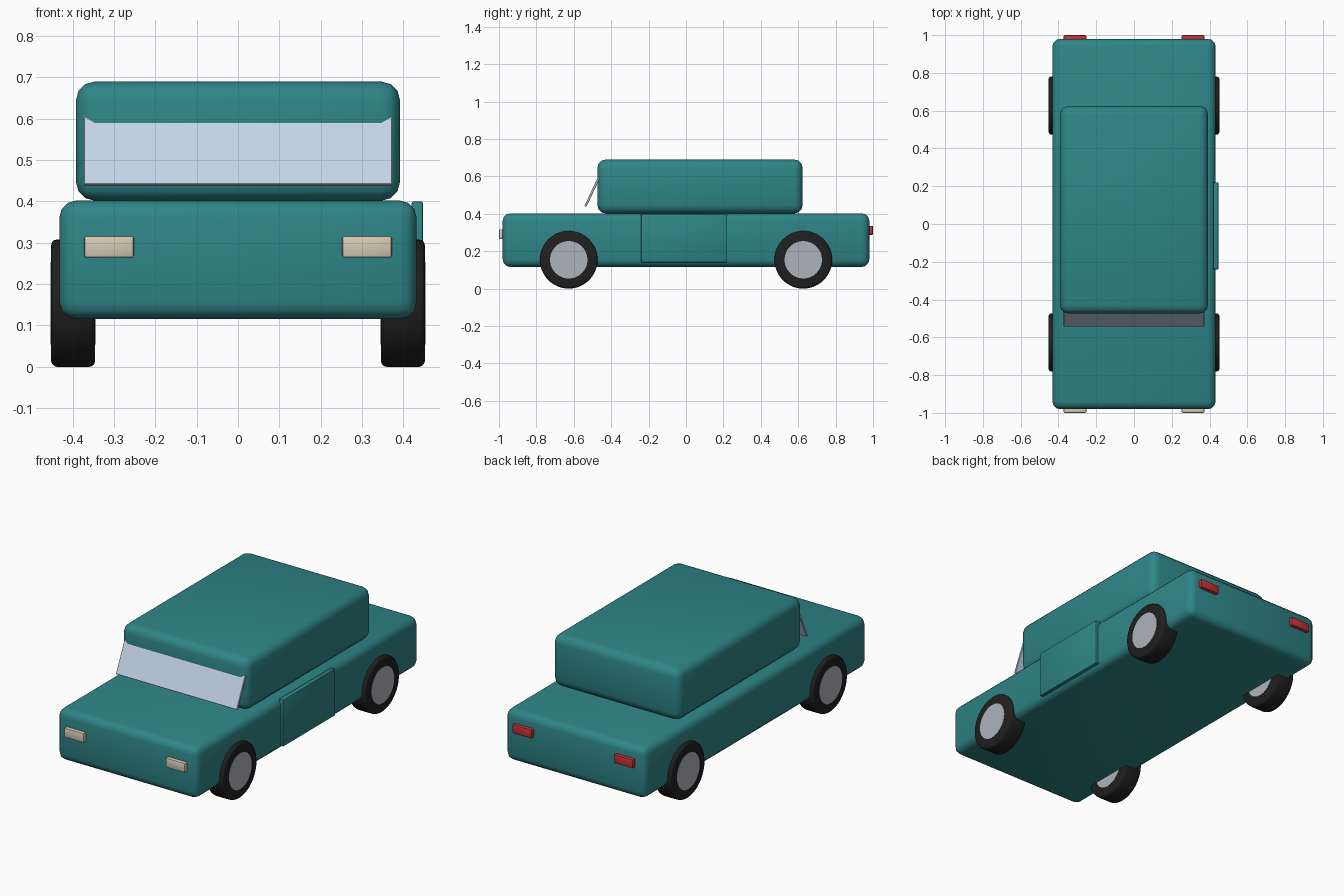
import bpy
import math

old = bpy.data.objects.get("Cube")
if old:
    bpy.data.objects.remove(old, do_unlink=True)


def make_material(name, rgb, roughness=0.5):
    mat = bpy.data.materials.new(name)
    mat.use_nodes = True
    mat.diffuse_color = (*rgb, 1)
    shader = next(n for n in mat.node_tree.nodes if n.type == 'BSDF_PRINCIPLED')
    shader.inputs["Base Color"].default_value = (*rgb, 1)
    shader.inputs["Roughness"].default_value = roughness
    return mat


TEAL = make_material("teal paint", (0.028, 0.235, 0.245))
GLASS = make_material("pale blue glass", (0.55, 0.66, 0.80))
RUBBER = make_material("black rubber", (0.014, 0.014, 0.014))
METAL = make_material("grey metal", (0.42, 0.45, 0.50))
CREAM = make_material("cream lamp", (0.68, 0.60, 0.46))
RED = make_material("red lamp", (0.55, 0.03, 0.035))


def finish(name, mat, bevel, segments):
    """Name the active object, colour it, round its edges and smooth it."""
    obj = bpy.context.object
    obj.name = name
    obj.data.name = name
    obj.data.materials.append(mat)
    bpy.ops.object.transform_apply(location=False, rotation=True, scale=True)
    if bevel:
        mod = obj.modifiers.new("Rounded edges", 'BEVEL')
        mod.width = bevel
        mod.segments = segments
        mod.limit_method = 'ANGLE'
        bpy.ops.object.modifier_apply(modifier=mod.name)
    bpy.ops.object.shade_smooth_by_angle(angle=math.radians(35))
    return obj


def box(name, mat, xs, ys, zs, bevel=0.0, segments=3, tilt=0.0):
    """Rounded box given by its extent along each axis."""
    spans = (xs, ys, zs)
    bpy.ops.mesh.primitive_cube_add(
        size=1, location=[(a + b) / 2 for a, b in spans], rotation=(tilt, 0, 0))
    bpy.context.object.scale = [b - a for a, b in spans]
    return finish(name, mat, bevel, segments)


def wheel_disc(name, mat, x, y, radius, width, bevel=0.0):
    """Cylinder with its axle along x."""
    bpy.ops.mesh.primitive_cylinder_add(
        vertices=48, radius=radius, depth=width,
        location=(x, y, 0.154), rotation=(0, math.pi / 2, 0))
    return finish(name, mat, bevel, 3)


# Body, cabin and the single raised door
box("body", TEAL, (-0.432, 0.432), (-0.98, 0.98), (0.116, 0.402), 0.04)
box("cabin", TEAL, (-0.392, 0.392), (-0.474, 0.624), (0.402, 0.69), 0.045)
box("left_door", TEAL, (0.42, 0.447), (-0.24, 0.22), (0.14, 0.4), 0.004, 2)

# Windshield leaning back into the cabin
box("windshield", GLASS, (-0.373, 0.373), (-0.502, -0.49), (0.43, 0.628),
    0.002, 1, tilt=math.radians(-25))

# Lamps and wheels on both sides
for side, sx in (("left", 1), ("right", -1)):
    lamp_x = sorted((sx * 0.252, sx * 0.372))
    box(side + "_headlight", CREAM, lamp_x, (-1.0, -0.965), (0.264, 0.317), 0.006, 2)
    box(side + "_taillight", RED, lamp_x, (0.965, 1.0), (0.287, 0.336), 0.006, 2)
    for end, y in (("front", -0.627), ("rear", 0.627)):
        wheel_disc(f"{end}_{side}_tire", RUBBER, sx * 0.399, y, 0.154, 0.106, 0.014)
        wheel_disc(f"{end}_{side}_rim", METAL, sx * 0.399, y, 0.1, 0.109)
